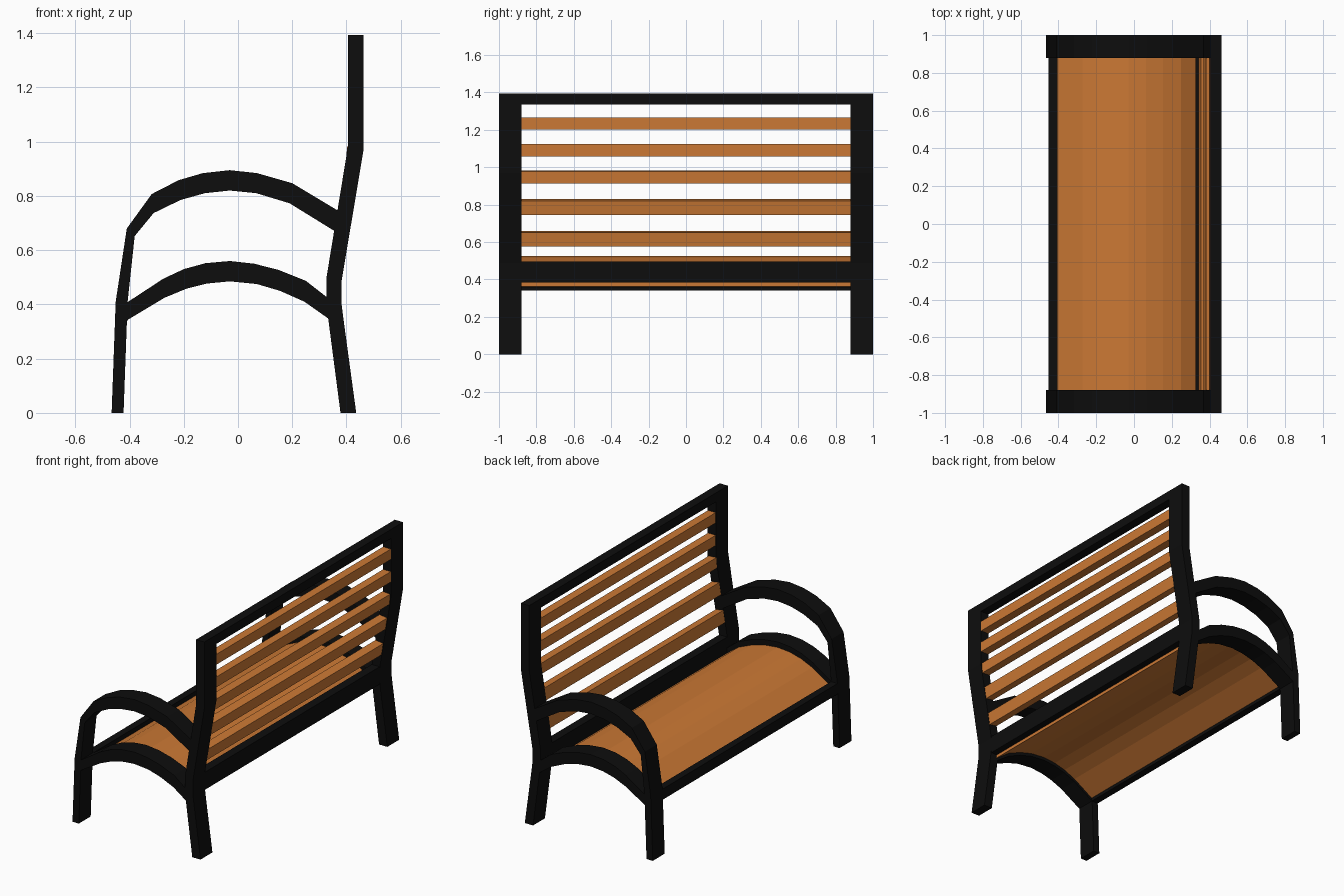
import bpy, bmesh, math

if "Cube" in bpy.data.objects:
    bpy.data.objects.remove(bpy.data.objects["Cube"])


def material(name, rgb):
    m = bpy.data.materials.new(name)
    m.diffuse_color = (*rgb, 1)
    m.use_nodes = True
    m.node_tree.nodes["Principled BSDF"].inputs["Base Color"].default_value = m.diffuse_color
    return m


IRON = material("black_iron", (0.004, 0.004, 0.004))
WOOD = material("orange_wood", (0.60, 0.19, 0.035))
INNER, OUTER = 0.88, 1.0


def strip(name, side_a, side_b, y0, y1, mat, mirror=False):
    """Solid band between two matching xz polylines, extruded from y0 to y1."""
    bm = bmesh.new()
    rings = []
    for (ax, az), (bx, bz) in zip(side_a, side_b):
        rings.append([bm.verts.new(p) for p in
                      ((ax, y0, az), (ax, y1, az), (bx, y1, bz), (bx, y0, bz))])
    for r, s in zip(rings, rings[1:]):
        for i in range(4):
            j = (i + 1) % 4
            bm.faces.new((r[i], r[j], s[j], s[i]))
    bm.faces.new(rings[0])
    bm.faces.new(rings[-1])
    bmesh.ops.recalc_face_normals(bm, faces=bm.faces)
    me = bpy.data.meshes.new(name)
    bm.to_mesh(me)
    bm.free()
    me.materials.append(mat)
    ob = bpy.data.objects.new(name, me)
    bpy.context.collection.objects.link(ob)
    if mirror:
        mod = ob.modifiers.new("other_end", 'MIRROR')
        mod.use_axis = (False, True, False)
    return ob


def bar(name, x, z, width, height, mat, tilt=0.0):
    """Long bar running between the two end frames."""
    bpy.ops.mesh.primitive_cube_add(size=1, location=(x, 0, z), rotation=(0, tilt, 0))
    ob = bpy.context.object
    ob.name = name
    ob.scale = (width, 2 * INNER, height)
    ob.data.materials.append(mat)


# Back legs running up into the backrest posts
post_front = [(0.378, 0), (0.333, 0.345), (0.326, 0.41), (0.326, 0.497), (0.405, 0.98), (0.405, 1.393)]
post_back = [(0.436, 0), (0.391, 0.33), (0.382, 0.40), (0.382, 0.487), (0.463, 0.97), (0.463, 1.393)]
strip("back_post", post_front, post_back, INNER, OUTER, IRON, True)

# Front legs curving into the armrests
arm_out = [(-0.466, 0), (-0.451, 0.41), (-0.410, 0.68), (-0.318, 0.807), (-0.219, 0.858), (-0.13, 0.884),
           (-0.03, 0.895), (0.07, 0.884), (0.20, 0.847), (0.375, 0.742)]
arm_in = [(-0.422, 0), (-0.407, 0.41), (-0.381, 0.652), (-0.311, 0.737), (-0.212, 0.785), (-0.123, 0.81),
          (-0.03, 0.82), (0.068, 0.81), (0.19, 0.773), (0.365, 0.665)]
strip("front_leg_and_armrest", arm_out, arm_in, INNER, OUTER, IRON, True)

# Arched seat supports
arch_top = [(-0.42, 0.40), (-0.275, 0.495), (-0.20, 0.53), (-0.12, 0.552), (-0.03, 0.56),
            (0.06, 0.55), (0.15, 0.527), (0.25, 0.487), (0.34, 0.417)]
arch_low = [(-0.42, 0.335), (-0.27, 0.425), (-0.19, 0.458), (-0.115, 0.477), (-0.03, 0.485),
            (0.07, 0.475), (0.155, 0.45), (0.245, 0.41), (0.34, 0.343)]
strip("seat_support", arch_top, arch_low, INNER, OUTER, IRON, True)

# Curved seat panel sunk between the supports
pairs = list(zip(arch_top, arch_low))


def between(t):
    return [(a[0] + (b[0] - a[0]) * t, a[1] + (b[1] - a[1]) * t) for a, b in pairs]


strip("seat", between(0.46), between(0.74), -INNER, INNER, WOOD)

# Rails joining the end frames
bar("front_rail", -0.429, 0.374, 0.046, 0.068, IRON)
bar("back_rail", 0.354, 0.440, 0.056, 0.112, IRON)
bar("top_rail", 0.434, 1.364, 0.058, 0.058, IRON)

# Backrest slats following the lean of the posts
lean = math.atan2(0.079, 0.483)
for i, (x, z, tilt) in enumerate([(0.374, 0.617, lean), (0.402, 0.787, lean), (0.427, 0.947, lean * 0.4),
                                  (0.434, 1.090, 0), (0.434, 1.234, 0)]):
    bar(f"back_slat_{i + 1}", x, z, 0.054, 0.076 if i < 2 else 0.066, WOOD, tilt)
